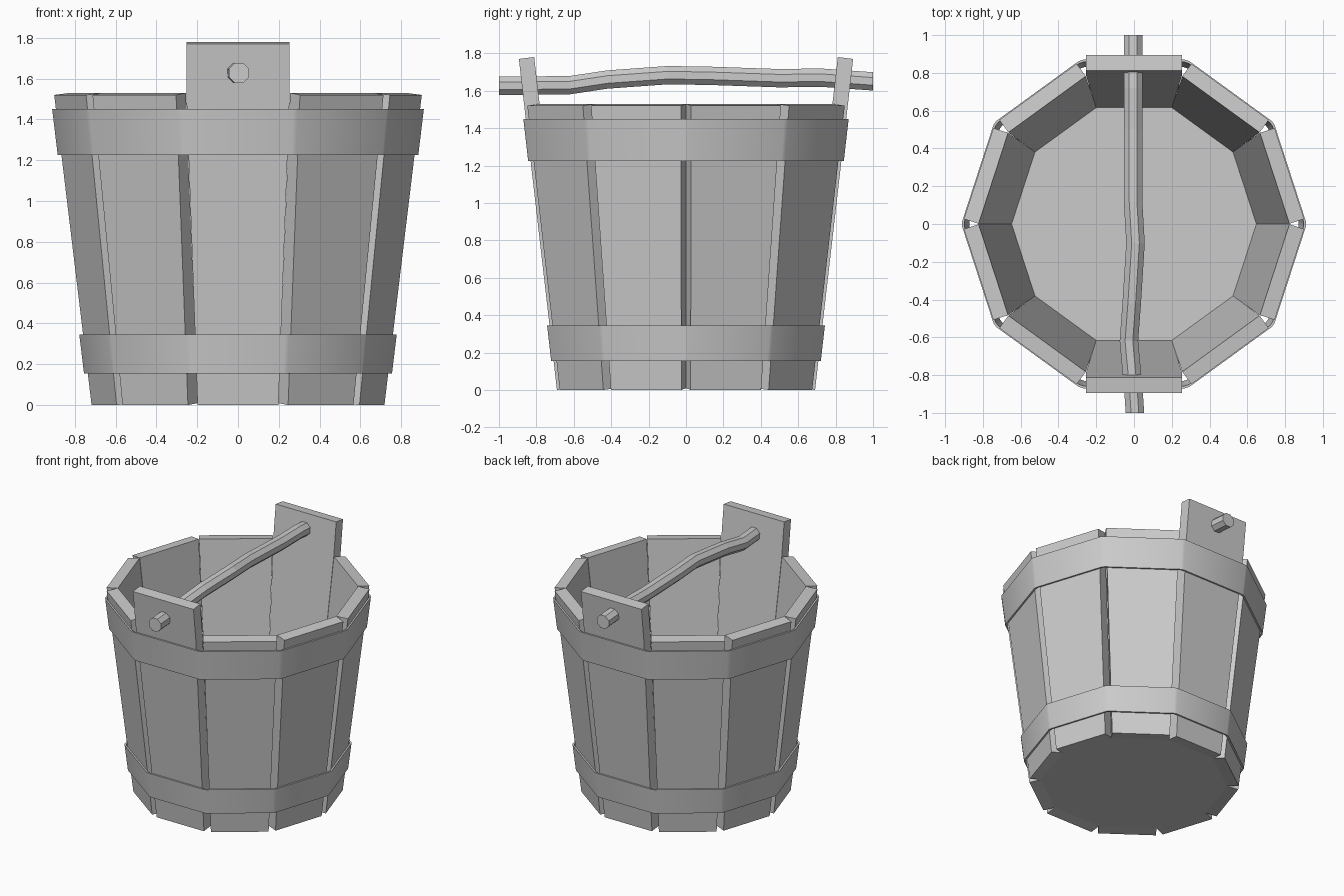
import bpy, bmesh, math
from mathutils import Vector, Matrix

if "Cube" in bpy.data.objects:
    bpy.data.objects.remove(bpy.data.objects["Cube"])

SLOPE = 0.115                      # outward lean of the wall per unit height
INNER, OUTER = 0.607, 0.69         # wall distances from the axis at z = 0
T18 = math.tan(math.pi / 10)


def make_object(name, bm):
    bmesh.ops.recalc_face_normals(bm, faces=bm.faces)
    mesh = bpy.data.meshes.new(name)
    bm.to_mesh(mesh)
    bm.free()
    obj = bpy.data.objects.new(name, mesh)
    bpy.context.collection.objects.link(obj)
    return obj


def loft(bm, rings, closed=False):
    """Skin equal-sized rings; cap the ends, or join last to first."""
    vs = [[bm.verts.new(p) for p in r] for r in rings]
    n = len(rings[0])
    pairs = list(zip(vs, vs[1:])) + ([(vs[-1], vs[0])] if closed else [])
    for a, b in pairs:
        for i in range(n):
            j = (i + 1) % n
            bm.faces.new((a[i], a[j], b[j], b[i]))
    if not closed:
        bm.faces.new(vs[0])
        bm.faces.new(vs[-1])


def stave(name, angle, levels):
    """Leaning plank; levels are (height, half width), ends cut square."""
    bm = bmesh.new()
    rings = []
    for z, w in levels:
        zo = max(z - 0.01, 0)
        ri, ro = INNER + SLOPE * z, OUTER + SLOPE * zo
        rings.append([(ri, -w, z), (ro, -w, zo), (ro, w, zo), (ri, w, z)])
    loft(bm, rings)
    bm.transform(Matrix.Rotation(angle, 4, 'Z'))
    return make_object(name, bm)


def band_ring(apothem, z):
    """Ten-sided ring with slightly blunted corners."""
    h = apothem * T18 * 0.955
    return [Matrix.Rotation(math.radians(90 + 36 * k), 3, 'Z') @ Vector((apothem, s, z))
            for k in range(10) for s in (-h, h)]


def band(name, z0, z1):
    bm = bmesh.new()
    a0, a1 = OUTER + SLOPE * z0, OUTER + SLOPE * z1
    loft(bm, [band_ring(a0 + 0.001, z0), band_ring(a0 + 0.013, z0),
              band_ring(a1 + 0.013, z1), band_ring(a1 + 0.001, z1)], closed=True)
    obj = make_object(name, bm)
    bpy.ops.object.select_all(action='DESELECT')
    obj.select_set(True)
    bpy.context.view_layer.objects.active = obj
    bpy.ops.object.shade_smooth_by_angle(angle=math.radians(40))


# Ten staves; the front and back ones rise above the rim to hold the handle
for k in range(10):
    levels = [(0.01, 0.198), (1.53, 0.253)]
    tall = k in (0, 5)
    if tall:
        levels.append((1.78, 0.253))
    stave(f"{'handle_stave' if tall else 'stave'}_{k}", math.radians(90 + 36 * k), levels)

# Floor board
bm = bmesh.new()
loft(bm, [[((INNER + SLOPE * z) / math.cos(math.pi / 10) * math.cos(math.radians(36 * i)),
            (INNER + SLOPE * z) / math.cos(math.pi / 10) * math.sin(math.radians(36 * i)), z)
           for i in range(10)] for z in (0.01, 0.08)])
make_object("floor", bm)

# Hoops
band("lower_band", 0.155, 0.345)
band("upper_band", 1.225, 1.45)

# Crooked eight-sided branch handle: (x, y, z) centres
path = [(0.005, -1, 1.627), (-0.003, -0.88, 1.627), (-0.027, -0.62, 1.63),
        (-0.012, -0.42, 1.66), (0.008, -0.1, 1.683), (-0.005, 0.12, 1.68),
        (-0.005, 0.5, 1.667), (-0.005, 0.72, 1.67), (-0.005, 1, 1.65)]
bm = bmesh.new()
loft(bm, [[(x + 0.053 * math.cos(math.radians(45 * i + 22.5)), y,
            z + 0.053 * math.sin(math.radians(45 * i + 22.5))) for i in range(8)]
          for x, y, z in path])
make_object("handle", bm)
